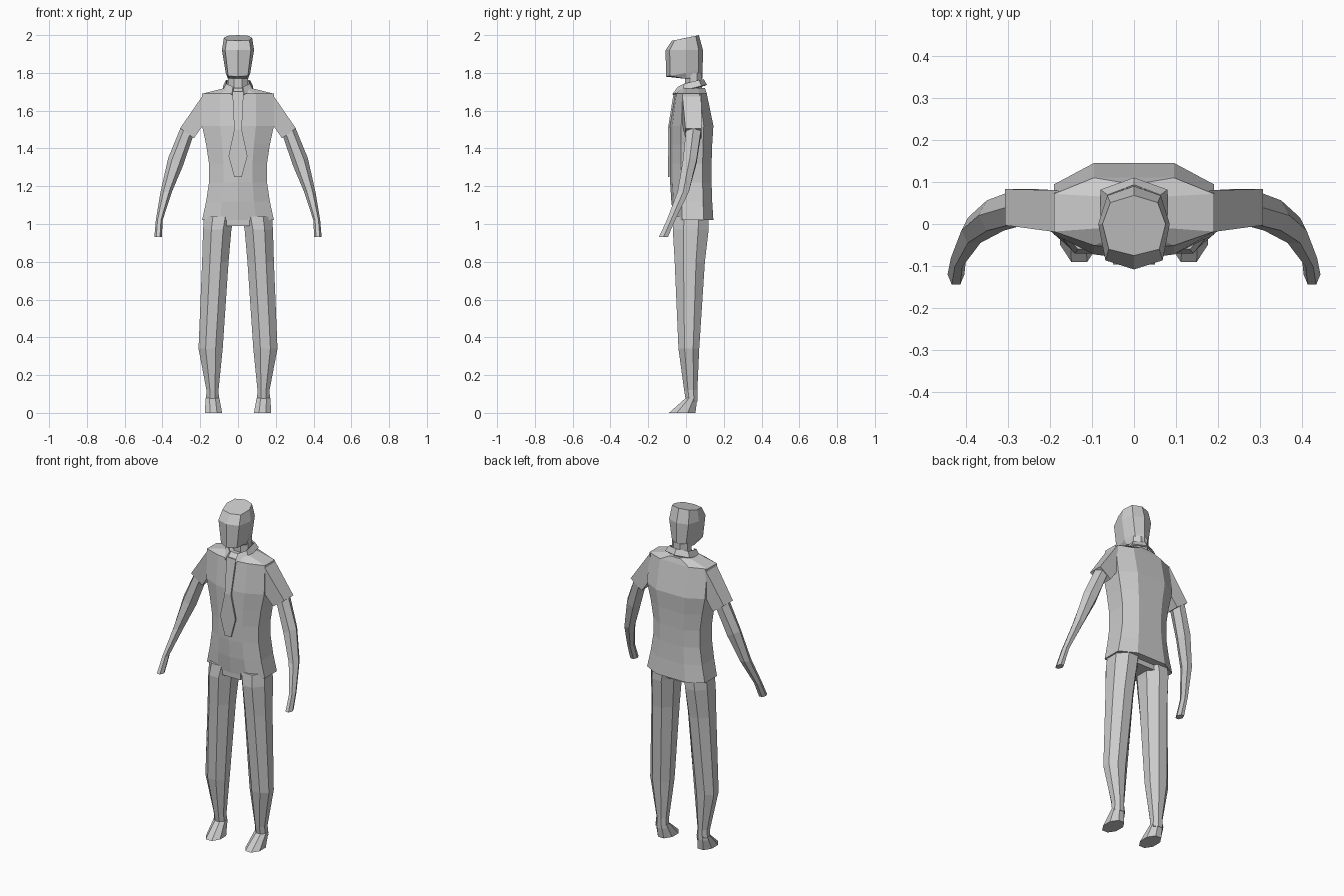
import bpy
import bmesh
from math import cos, sin, pi, radians
from mathutils import Matrix, Vector

default_cube = bpy.data.objects.get("Cube")
if default_cube:
    bpy.data.objects.remove(default_cube, do_unlink=True)

# One plain colour for the whole figure
grey = bpy.data.materials.new("plain_grey")
grey.use_nodes = True
grey.diffuse_color = (.6, .6, .6, 1)
shader = grey.node_tree.nodes["Principled BSDF"]
shader.inputs["Base Color"].default_value = grey.diffuse_color


def loft(name, rings, closed=True, thickness=0):
    """Skin a list of point rings; closed rings get end caps."""
    bm = bmesh.new()
    rows = [[bm.verts.new(point) for point in ring] for ring in rings]
    count = len(rows[0])
    for lower, upper in zip(rows, rows[1:]):
        for i in range(count if closed else count - 1):
            j = (i + 1) % count
            bm.faces.new((lower[i], lower[j], upper[j], upper[i]))
    if closed:
        bm.faces.new(rows[0])
        bm.faces.new(rows[-1])
    bmesh.ops.recalc_face_normals(bm, faces=bm.faces)
    mesh = bpy.data.meshes.new(name)
    bm.to_mesh(mesh)
    bm.free()
    mesh.materials.append(grey)
    part = bpy.data.objects.new(name, mesh)
    bpy.context.collection.objects.link(part)
    if thickness:
        solidify = part.modifiers.new("thickness", "SOLIDIFY")
        solidify.thickness = thickness
        solidify.offset = 0


def pair(name, rings):
    """Build a part on the left and its mirror image on the right."""
    mirror = Matrix.Scale(-1, 3, Vector((1, 0, 0)))
    loft("left_" + name, rings)
    loft("right_" + name, [[mirror @ point for point in ring] for ring in rings])


def limb_ring(sides, centre, wide, deep, roll=0):
    """Regular polygon fitted to half sizes, rolled about the y axis."""
    turn = Matrix.Rotation(-radians(roll), 3, "Y")
    angles = [(2 * i + 1) * pi / sides + (pi / 2 if sides == 6 else 0)
              for i in range(sides)]
    reach_x = max(cos(a) for a in angles)
    reach_y = max(sin(a) for a in angles)
    return [Vector(centre) + turn @ Vector((wide * cos(a) / reach_x,
                                            deep * sin(a) / reach_y, 0))
            for a in angles]


def body_ring(outline, z, wide, front, back, tilt=0):
    """Symmetric ring; the outline runs from centre front to centre back."""
    half = [Vector((u * wide, v * back if v > 0 else -v * front, z + tilt * v))
            for u, v in outline]
    return half + [Vector((-p.x, p.y, p.z)) for p in reversed(half[1:-1])]


TORSO = [(0, -1), (.5, -.85), (1, -.3), (1, .65), (.5, 1), (0, 1)]
HEAD = [(0, -1), (.8, -.8), (1, 0), (.75, .75), (0, 1)]
COLLAR = [(0, -1), (.4, -1), (1, -.2), (1, .75), (0, 1)]

# Shirt: flares from the waist to hem and chest, then closes over the shoulders
shirt = []
for step in range(6):
    t = step * .4 - 1
    shirt.append(body_ring(TORSO, z=1.27 + t / 4, wide=.15 + .04 * abs(t) ** 1.5,
                           front=-.085 + .02 * max(0, -t) ** 2,
                           back=.135 + .01 * t * t))
shirt.append(body_ring(TORSO, z=1.69, wide=.19, front=-.06, back=.11))
shirt.append(body_ring(TORSO, z=1.72, wide=.07, front=-.03, back=.1))
loft("shirt", shirt)

# Short sleeves
pair("sleeve", [
    limb_ring(4, (.18, .03, 1.61), wide=.08, deep=.05, roll=90),
    limb_ring(4, (.27, .04, 1.48), wide=.045, deep=.043, roll=36)])

# Bare arms, bending forward to the hands
pair("arm", [
    limb_ring(6, (.27, .04, 1.49), wide=.04, deep=.04, roll=36),
    limb_ring(6, (.33, .02, 1.33), wide=.044, deep=.036, roll=25),
    limb_ring(6, (.38, -.015, 1.17), wide=.03, deep=.03),
    limb_ring(6, (.417, -.08, 1.02), wide=.018, deep=.022),
    limb_ring(6, (.423, -.12, .93), wide=.02, deep=.024)])

# Trousers, joined by a short seat under the hem
pair("trouser_leg", [
    limb_ring(8, (.1, .03, 1.04), wide=.08, deep=.09),
    limb_ring(8, (.11, .025, .97), wide=.075, deep=.095),
    limb_ring(8, (.12, .02, .8), wide=.07, deep=.08),
    limb_ring(8, (.145, .015, .34), wide=.064, deep=.055),
    limb_ring(8, (.135, .025, .12), wide=.032, deep=.035),
    limb_ring(8, (.135, .03, .06), wide=.035, deep=.03)])
loft("trouser_seat", [limb_ring(4, (0, .02, z), wide=.06, deep=.08)
                      for z in (.99, 1.04)])

# Wedge shoes
pair("shoe", [
    limb_ring(8, (.135, .03, .08), wide=.036, deep=.03),
    limb_ring(8, (.13, -.02, 0), wide=.046, deep=.07)])

# Neck and faceted head, with the crown rising to the back
loft("neck", [limb_ring(8, (0, .04, z), wide=.052, deep=.046) for z in (1.67, 1.8)])
loft("head", [
    body_ring(HEAD, z=1.77, wide=.054, front=-.015, back=.088),
    body_ring(HEAD, z=1.8, wide=.065, front=-.106, back=.088, tilt=.02),
    body_ring(HEAD, z=1.92, wide=.085, front=-.108, back=.09),
    body_ring(HEAD, z=1.985, wide=.075, front=-.075, back=.068, tilt=.015)])

# Folded collar, left open at the front
loft("collar", [
    body_ring(COLLAR, z=1.745, wide=.06, front=-.04, back=.09, tilt=.02)[1:],
    body_ring(COLLAR, z=1.71, wide=.077, front=-.07, back=.107, tilt=.025)[1:]],
    closed=False, thickness=.008)

# Neck tie hanging over the chest
tie = [(1.7, .03, -.06), (1.5, .02, -.092), (1.36, .05, -.092), (1.25, .02, -.092)]
loft("neck_tie", [[(side * wide, y, z) for side in (-1, 1)] for z, wide, y in tie],
     closed=False, thickness=.009)
